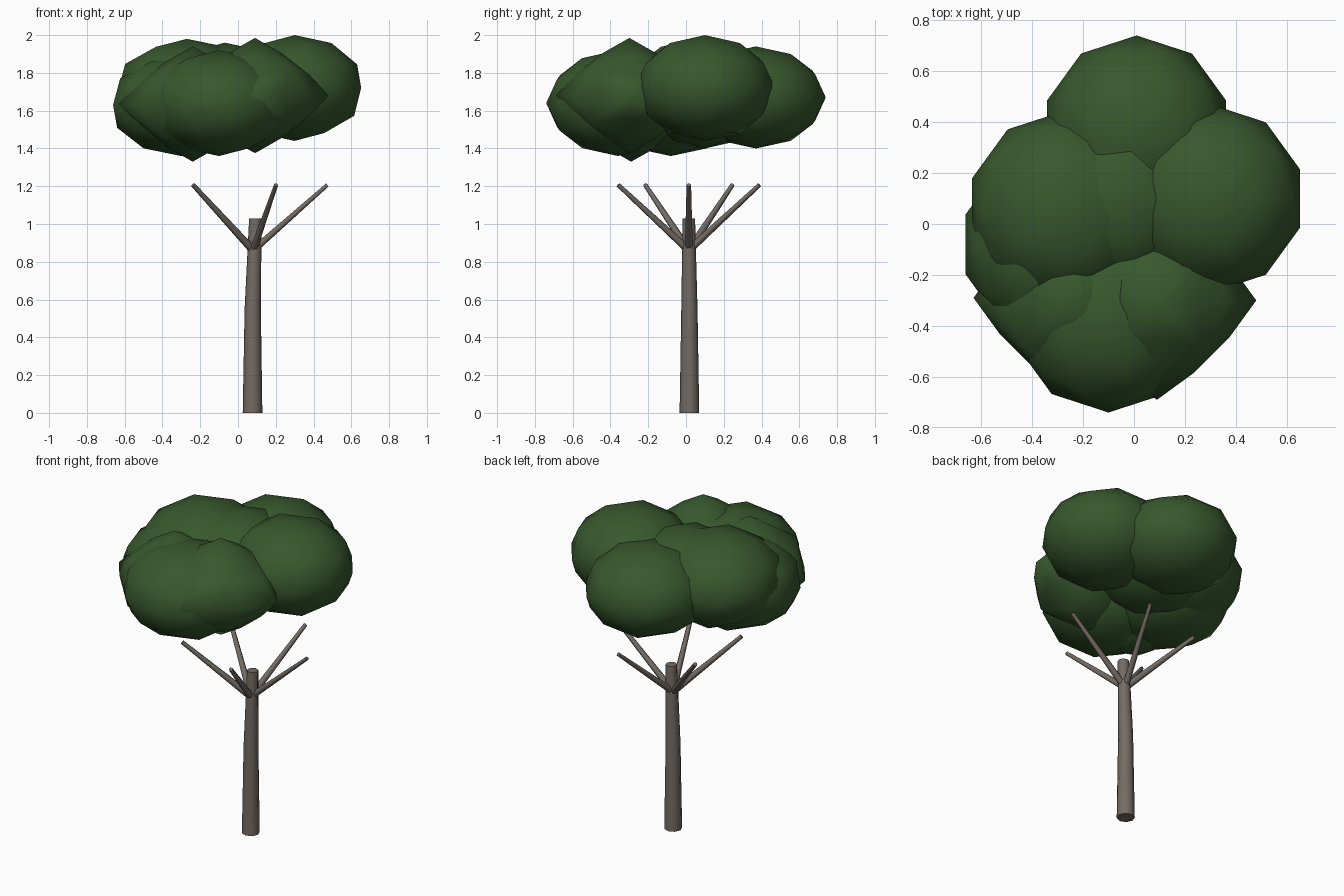
import bpy, bmesh, math
from mathutils import Vector

if "Cube" in bpy.data.objects:
    bpy.data.objects.remove(bpy.data.objects["Cube"])


def material(name, rgb):
    m = bpy.data.materials.new(name)
    m.diffuse_color = (*rgb, 1)
    m.use_nodes = True
    m.node_tree.nodes["Principled BSDF"].inputs["Base Color"].default_value = m.diffuse_color
    return m


BARK = material("bark brown", (0.175, 0.148, 0.128))
LEAF = material("leaf green", (0.038, 0.098, 0.026))


def finish(bm, name, mat):
    bmesh.ops.recalc_face_normals(bm, faces=bm.faces)
    me = bpy.data.meshes.new(name)
    bm.to_mesh(me)
    bm.free()
    ob = bpy.data.objects.new(name, me)
    bpy.context.collection.objects.link(ob)
    me.materials.append(mat)
    bpy.ops.object.select_all(action='DESELECT')
    ob.select_set(True)
    bpy.context.view_layer.objects.active = ob
    bpy.ops.object.shade_smooth_by_angle(angle=math.radians(60))
    return ob


def tube(name, stations, sides, axis):
    """Capped tapered tube through (centre, radius) stations."""
    bm = bmesh.new()
    rot = Vector(axis).to_track_quat('Z', 'Y')
    rings = []
    for centre, r in stations:
        rings.append([bm.verts.new(Vector(centre) + rot @ Vector(
            (r * math.cos(2 * math.pi * i / sides), r * math.sin(2 * math.pi * i / sides), 0)))
            for i in range(sides)])
    for a, b in zip(rings, rings[1:]):
        for i in range(sides):
            j = (i + 1) % sides
            bm.faces.new((a[i], a[j], b[j], b[i]))
    bm.faces.new(rings[0])
    bm.faces.new(rings[-1])
    return finish(bm, name, BARK)


def leaf_clump(name, centre, r, rz, pointed=False):
    """Flattened low-poly ball; pointed clumps bulge out along the axes."""
    bm = bmesh.new()
    if pointed:
        # Octahedral grid of points, pulled in between the six tips
        radius = {3: 1.0, 2: 0.82, 1: 0.86}
        steps = range(-3, 4)
        for p in ((x, y, z) for x in steps for y in steps for z in steps):
            if sum(map(abs, p)) == 3:
                bm.verts.new(Vector(p).normalized() * radius[max(map(abs, p))])
        bmesh.ops.convex_hull(bm, input=bm.verts)
    else:
        bmesh.ops.create_icosphere(bm, subdivisions=2, radius=1)
    for v in bm.verts:
        v.co = Vector(centre) + Vector((v.co.x * r, v.co.y * r, v.co.z * rz))
    return finish(bm, name, LEAF)


# Trunk, leaning slightly
tube("trunk", [((0.077, 0.018, 0), 0.052), ((0.078, 0.018, 0.55), 0.043),
               ((0.092, 0.015, 1.03), 0.033)], 8, (0, 0, 1))

# Five branches fanning out evenly
for k in range(5):
    a = math.radians(72 * k)
    d = Vector((math.cos(a), math.sin(a), 0))
    base = Vector((0.08, 0.015, 0.86))
    tip = base + d * 0.393 + Vector((0, 0, 0.347))
    tube(f"branch_{k + 1}", [(base, 0.021), (tip, 0.012)], 6, tip - base)

# Leaf canopy
leaf_clump("leaf_clump_right", (0.30, 0.10, 1.72), 0.37, 0.28)
leaf_clump("leaf_clump_front", (-0.10, -0.36, 1.64), 0.38, 0.28)
leaf_clump("leaf_clump_back", (0.01, 0.37, 1.67), 0.37, 0.27)
leaf_clump("leaf_clump_upper_left", (-0.27, 0.06, 1.70), 0.385, 0.28)
leaf_clump("leaf_clump_lower_left", (-0.30, -0.08, 1.63), 0.38, 0.27)
leaf_clump("leaf_clump_centre", (-0.07, 0.10, 1.68), 0.37, 0.28)
leaf_clump("leaf_clump_front_right", (0.09, -0.30, 1.68), 0.39, 0.305, True)
leaf_clump("leaf_clump_front_left", (-0.24, -0.29, 1.635), 0.39, 0.305, True)
